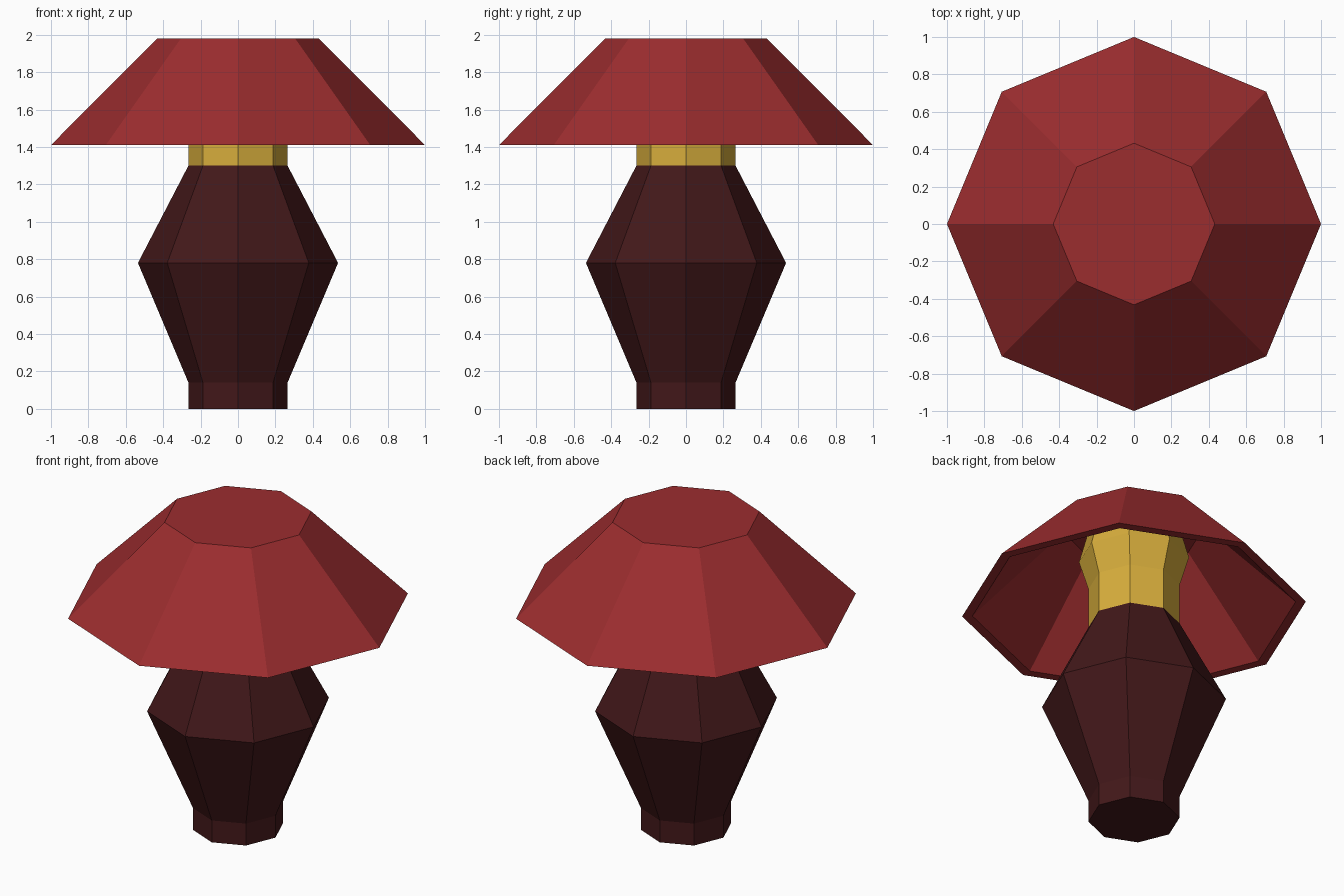
import bpy
import bmesh
from math import cos, sin, pi

if "Cube" in bpy.data.objects:
    bpy.data.objects.remove(bpy.data.objects["Cube"])

SIDES = 8


def material(name, color):
    mat = bpy.data.materials.new(name)
    mat.diffuse_color = (*color, 1.0)
    mat.use_nodes = True
    mat.node_tree.nodes["Principled BSDF"].inputs["Base Color"].default_value = mat.diffuse_color
    return mat


def lathe(name, profile, mat):
    """Eight-sided flat-shaded solid from (radius, z) rings, capped at both ends."""
    bm = bmesh.new()
    rings = [[bm.verts.new((r * cos(2 * pi * i / SIDES), r * sin(2 * pi * i / SIDES), z))
              for i in range(SIDES)] for r, z in profile]
    for low, high in zip(rings, rings[1:]):
        for i in range(SIDES):
            j = (i + 1) % SIDES
            bm.faces.new((low[i], low[j], high[j], high[i]))
    bm.faces.new(rings[0])
    bm.faces.new(rings[-1])
    bmesh.ops.recalc_face_normals(bm, faces=bm.faces)
    mesh = bpy.data.meshes.new(name)
    bm.to_mesh(mesh)
    bm.free()
    mesh.materials.append(mat)
    obj = bpy.data.objects.new(name, mesh)
    bpy.context.collection.objects.link(obj)
    return obj


dark = material("dark_wood", (0.055, 0.009, 0.010))
gold = material("gold", (0.68, 0.42, 0.045))
red = material("red_fabric", (0.33, 0.026, 0.028))

# Faceted body with a short foot
lathe("lamp_body", [(0.265, 0), (0.265, 0.14), (0.535, 0.78), (0.265, 1.30)], dark)

# Neck and bulb, reaching up to the underside of the shade top
lathe("neck_and_bulb", [(0.265, 1.30), (0.265, 1.555), (0.32, 1.738), (0.265, 1.94)], gold)

# Hollow shade: inner ceiling, inner wall, flat rim, outer wall, top
lathe("lamp_shade", [(0.41, 1.94), (0.94, 1.41), (1.0, 1.41), (0.432, 1.98)], red)
